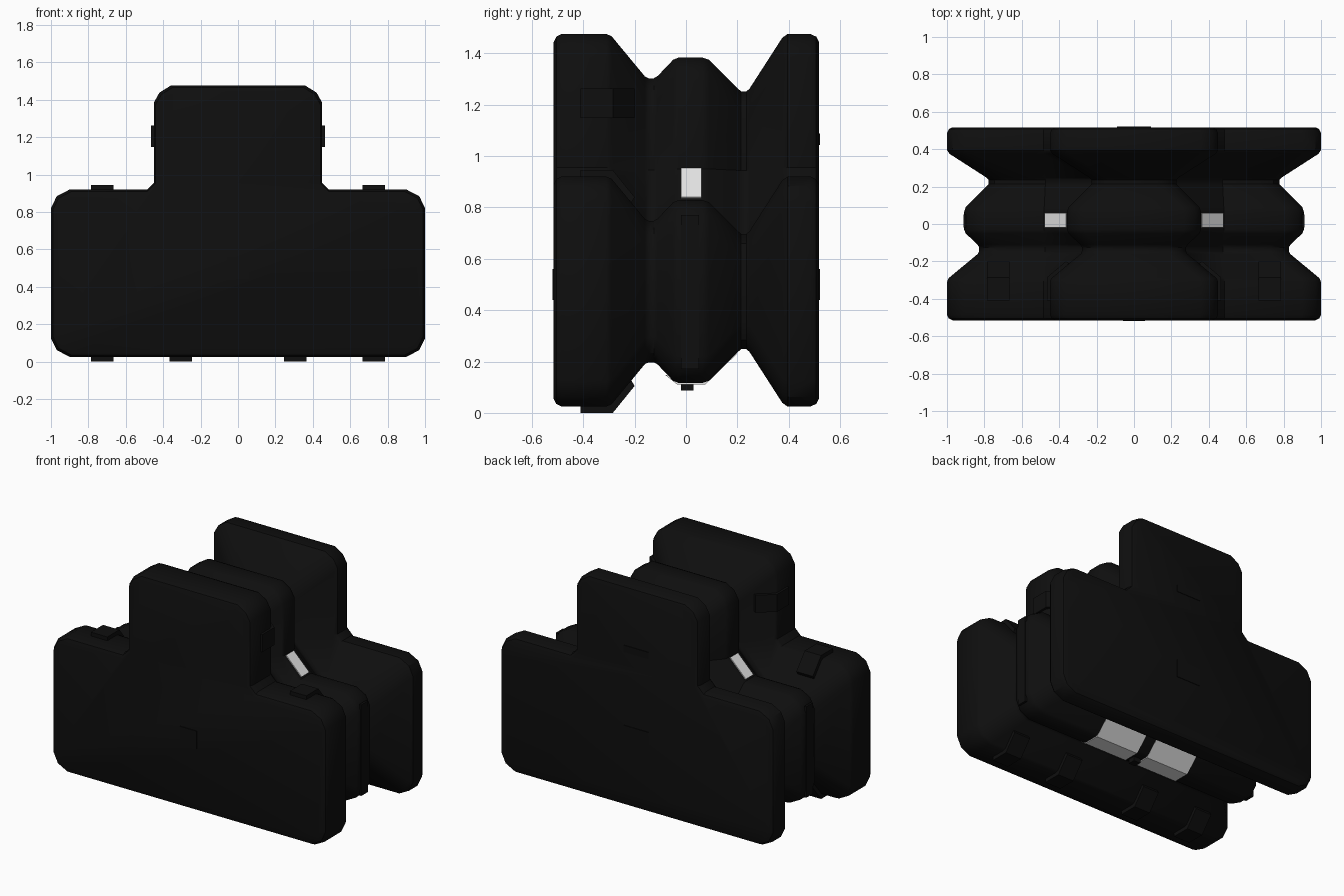
import bpy, bmesh
from mathutils import Vector

if "Cube" in bpy.data.objects:
    bpy.data.objects.remove(bpy.data.objects["Cube"])


def material(name, v):
    m = bpy.data.materials.new(name)
    m.diffuse_color = (v, v, v, 1)
    m.use_nodes = True
    m.node_tree.nodes["Principled BSDF"].inputs["Base Color"].default_value = m.diffuse_color
    return m


BLACK = material("matte black", 0.0045)
WHITE = material("light white", 0.8)


def finish(bm, name, mat, smooth=False):
    bmesh.ops.recalc_face_normals(bm, faces=bm.faces)
    me = bpy.data.meshes.new(name)
    bm.to_mesh(me)
    bm.free()
    me.materials.append(mat)
    ob = bpy.data.objects.new(name, me)
    bpy.context.collection.objects.link(ob)
    if smooth:
        bpy.ops.object.select_all(action='DESELECT')
        ob.select_set(True)
        bpy.context.view_layer.objects.active = ob
        bpy.ops.object.shade_smooth_by_angle(angle=0.6)
    return ob


def outline(i):
    """T-shaped outline inset by i, convex corners cut, inner corners filled."""
    c, f = 0.08, 0.035 + 0.95 * i
    w, s = 1 - i, 0.45 - i
    lo, mid, hi = 0.025 + i, 0.92 - i, 1.475 - i
    k = c * 0.38    # extra point softens each cut into a gentle corner
    right = [(w - c - 0.02, lo), (w - k, lo + k * 1.2), (w, lo + c + 0.02),
             (w, mid - c - 0.02), (w - k, mid - k * 1.2), (w - c - 0.02, mid),
             (s + f, mid), (s, mid + f),
             (s, hi - c - 0.01), (s - k, hi - k * 1.2), (s - c - 0.01, hi)]
    return right + [(-x, z) for x, z in reversed(right)]


# Body: T outline lofted front to back through two grooves (y, inset)
stations = [(-0.515, 0.03), (-0.505, 0.01), (-0.485, 0), (-0.31, 0), (-0.29, 0.008),
            (-0.16, 0.165), (-0.145, 0.172), (-0.125, 0.172), (-0.11, 0.163),
            (-0.05, 0.1), (-0.03, 0.092), (0.065, 0.092), (0.09, 0.1),
            (0.205, 0.215), (0.215, 0.223), (0.235, 0.223), (0.247, 0.213),
            (0.375, 0.014), (0.395, 0), (0.485, 0), (0.507, 0.01), (0.517, 0.03)]
bm = bmesh.new()
rings = [[bm.verts.new((x, y, z)) for x, z in outline(i)] for y, i in stations]
for a, b in zip(rings, rings[1:]):
    for j in range(len(a)):
        n = (j + 1) % len(a)
        bm.faces.new((a[j], a[n], b[n], b[j]))
bm.faces.new(rings[0])
bm.faces.new(rings[-1])
finish(bm, "layered_body", BLACK, True)


def wrap(name, profile, origin, out, width, mat=BLACK):
    """Extrude a (y, outward) profile across the given width."""
    out = Vector(out).normalized()
    across = out.cross(Vector((0, 1, 0)))
    bm = bmesh.new()
    ends = [[bm.verts.new(Vector(origin) + Vector((0, y, 0)) + out * d + across * s * width / 2)
             for y, d in profile] for s in (-1, 1)]
    for e in ends:
        bm.faces.new(e)
    for j in range(len(profile)):
        n = (j + 1) % len(profile)
        bm.faces.new((ends[0][j], ends[0][n], ends[1][n], ends[1][j]))
    return finish(bm, name, mat)


# Raised tabs folding from the front layer's rim into the groove
tab = [(-0.41, -0.01), (-0.41, 0.02), (-0.285, 0.02), (-0.2, -0.085),
       (-0.215, -0.11), (-0.3, -0.01)]
side_tab = [(y, min(d, 0.015)) for y, d in tab]
light = [(-0.02, -0.02), (-0.02, 0.009), (0.06, 0.009), (0.06, -0.02)]
strip = [(-0.02, -0.01), (-0.02, 0.004), (0.05, 0.004), (0.05, -0.01)]
foot = [(-0.035, -0.01), (-0.07, -0.03), (-0.08, -0.03), (-0.035, 0.006), (0.076, 0.006),
        (0.2, -0.115), (0.19, -0.115), (0.07, -0.01)]
for s, label in ((-1, "left"), (1, "right")):
    wrap("shoulder_tab_" + label, tab, (s * 0.725, 0, 0.925), (0, 0, 1), 0.12)
    wrap("outer_bottom_tab_" + label, tab, (s * 0.725, 0, 0.02), (0, 0, -1), 0.12)
    wrap("inner_bottom_tab_" + label, tab, (s * 0.305, 0, 0.02), (0, 0, -1), 0.12)
    wrap("stem_tab_" + label, side_tab, (s * 0.45, 0, 1.205), (s, 0, 0), 0.115)
    # White light panels: inner corners and underside of the middle layer
    wrap("corner_light_" + label, light, (s * 0.415, 0, 0.89), (s, 0, 1), 0.16, WHITE)
    wrap("bottom_light_" + label, foot, (s * 0.2, 0, 0.117), (0, 0, -1), 0.32, WHITE)
    # Slim strip down the side of the middle layer
    wrap("side_strip_" + label, strip, (s * 0.908, 0, 0.47), (s, 0, 0), 0.6)

# Small divider between the bottom lights
divider = [(-0.02, -0.02), (-0.02, 0.03), (0.03, 0.03), (0.03, -0.02)]
wrap("bottom_divider", divider, (0, 0, 0.117), (0, 0, -1), 0.05)


# Thin centre plates on the front and back faces
def plate(name, y, z, w, h):
    bm = bmesh.new()
    bmesh.ops.create_cube(bm, size=1)
    for v in bm.verts:
        v.co = Vector((v.co.x * w, y + v.co.y * 0.008, z + v.co.z * h))
    finish(bm, name, BLACK)


plate("front_centre_plate", -0.515, 0.5, 0.12, 0.12)
plate("back_centre_plate", 0.517, 0.5, 0.18, 0.12)
plate("back_upper_plate", 0.517, 1.065, 0.18, 0.045)
